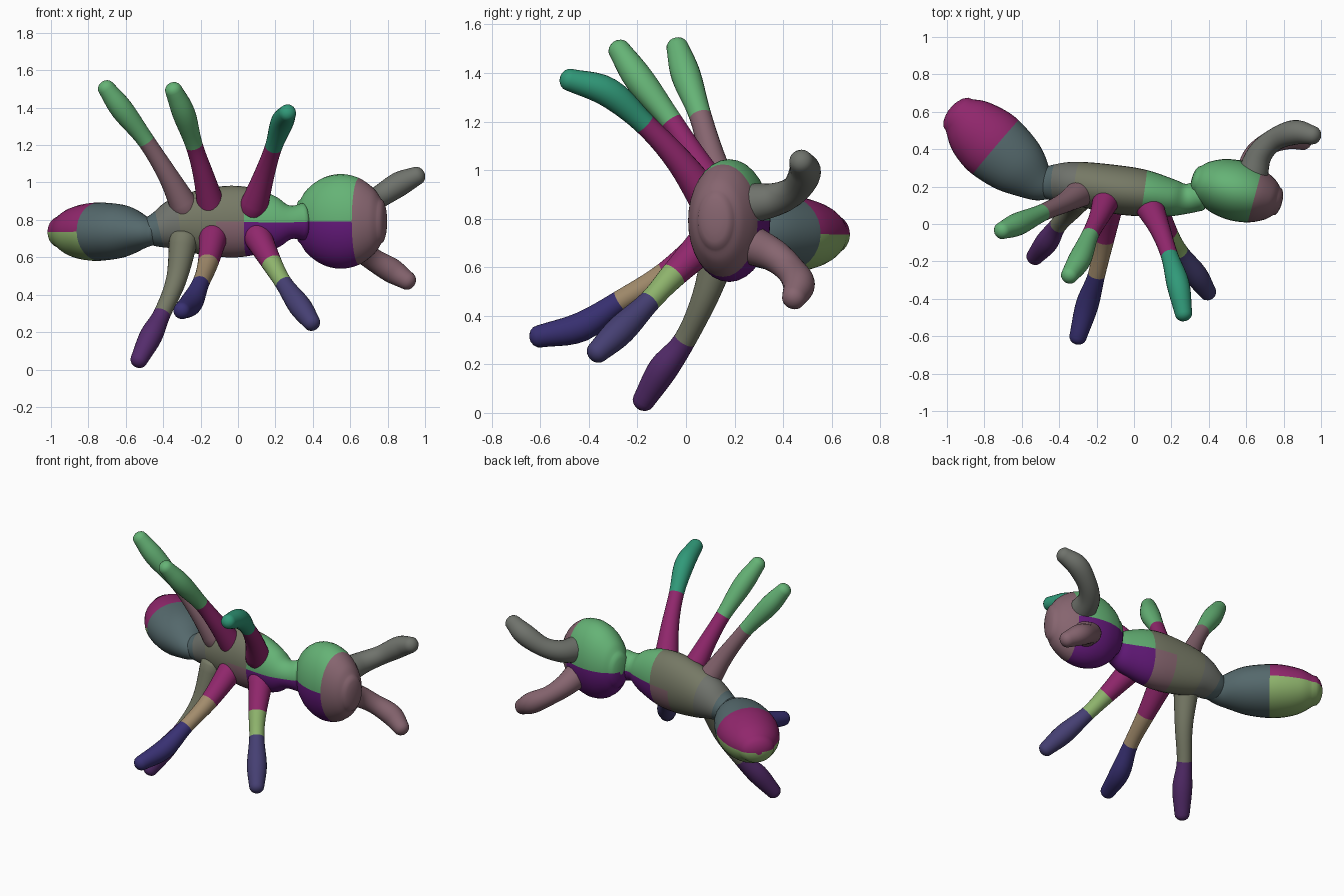
import bpy, bmesh, math
from mathutils import Vector

if "Cube" in bpy.data.objects:
    bpy.data.objects.remove(bpy.data.objects["Cube"])

COLOURS = {
    "green": (0.13, 0.45, 0.18), "teal": (0.03, 0.32, 0.19), "lime": (0.27, 0.45, 0.15),
    "magenta": (0.28, 0.02, 0.15), "purple": (0.13, 0.01, 0.20), "indigo": (0.06, 0.05, 0.17),
    "navy": (0.04, 0.03, 0.17), "violet": (0.09, 0.025, 0.15), "mauve": (0.24, 0.13, 0.16),
    "slate": (0.09, 0.14, 0.15), "olive": (0.18, 0.19, 0.13), "tan": (0.36, 0.26, 0.15),
    "grey": (0.16, 0.17, 0.15),
}
MATS = {}


def material(name):
    if name not in MATS:
        MATS[name] = bpy.data.materials.new(name)
        MATS[name].diffuse_color = (*COLOURS[name], 1)
    return MATS[name]


def spline(a, b, c, d, t):
    return 0.5 * (2 * b + (c - a) * t + (2 * a - 5 * b + 4 * c - d) * t * t
                  + (3 * b - a - 3 * c + d) * t ** 3)


def tube(name, points, colours, caps, sides=24, steps=5):
    """Smooth rounded body along (x, y, z, side radius, up radius) points.
    One colour per segment, or an (upper, lower) pair."""
    pts = [Vector(p) for p in points]
    n = len(pts)
    samples = []
    for i in range(n - 1):
        a = pts[i - 1] if i else 2 * pts[0] - pts[1]
        d = pts[i + 2] if i + 2 < n else 2 * pts[-1] - pts[-2]
        samples += [(spline(a, pts[i], pts[i + 1], d, k / steps), i) for k in range(steps)]
    samples.append((pts[-1], n - 2))

    rings = []
    for j, (s, seg) in enumerate(samples):
        lo, hi = samples[max(j - 1, 0)][0], samples[min(j + 1, len(samples) - 1)][0]
        rings.append((s.xyz if len(s) == 3 else Vector(s[:3]),
                      (Vector(hi[:3]) - Vector(lo[:3])).normalized(), s[3], s[4], seg))

    def cap(ring, depth):
        c, t, rs, ru, seg = ring
        return [(c + t * depth * math.sin(f), t, rs * math.cos(f), ru * math.cos(f), seg)
                for f in (math.radians(q) for q in (22, 44, 64, 80))]
    rings = cap(rings[0], -caps[0])[::-1] + rings + cap(rings[-1], caps[1])

    bm = bmesh.new()
    loops = []
    for c, t, rs, ru, seg in rings:
        side = t.cross(Vector((0, 0, 1))).normalized()
        up = side.cross(t)
        loops.append([bm.verts.new(c + side * rs * math.cos(2 * math.pi * k / sides)
                                   + up * ru * math.sin(2 * math.pi * k / sides))
                      for k in range(sides)])
    names = []
    for j in range(len(loops) - 1):
        col = colours[rings[j][4]]
        for k in range(sides):
            m = (k + 1) % sides
            f = bm.faces.new((loops[j][k], loops[j][m], loops[j + 1][m], loops[j + 1][k]))
            pick = col if isinstance(col, str) else col[0 if k < sides / 2 else 1]
            if pick not in names:
                names.append(pick)
            f.material_index = names.index(pick)
            f.smooth = True
    for loop, ring in ((loops[0], rings[0]), (loops[-1], rings[-1])):
        col = colours[ring[4]]
        f = bm.faces.new(loop)
        f.material_index = names.index(col if isinstance(col, str) else col[0])
        f.smooth = True
    bmesh.ops.recalc_face_normals(bm, faces=bm.faces[:])
    me = bpy.data.meshes.new(name)
    bm.to_mesh(me)
    bm.free()
    for nm in names:
        me.materials.append(material(nm))
    ob = bpy.data.objects.new(name, me)
    bpy.context.collection.objects.link(ob)
    return ob


# Head: tilted flattened ball
head = []
for s in (-0.22, -0.18, -0.10, 0.0, 0.10, 0.18, 0.22):
    f = math.sqrt(1 - (s / 0.25) ** 2)
    head.append((0.55 + s * 0.966, 0.178 - s * 0.26, 0.792, 0.162 * f, 0.253 * f))
gp = ("green", "purple")
tube("head", head, [gp, gp, gp, gp, "mauve", "mauve"], (0.03, 0.03), sides=32)

# Thorax, narrowing to a waist and a neck
tube("thorax", [
    (-0.50, 0.22, 0.735, 0.075, 0.065), (-0.42, 0.22, 0.75, 0.10, 0.10),
    (-0.30, 0.215, 0.78, 0.118, 0.15), (-0.10, 0.185, 0.79, 0.13, 0.188),
    (0.05, 0.165, 0.79, 0.125, 0.185), (0.20, 0.14, 0.785, 0.10, 0.14),
    (0.28, 0.135, 0.787, 0.08, 0.09), (0.35, 0.15, 0.79, 0.08, 0.10)],
    ["slate", "grey", "olive", ("olive", "mauve"), ("green", "purple"), gp, gp],
    (0.03, 0.03), sides=32)

# Abdomen
ml = ("magenta", "lime")
tube("abdomen", [
    (-0.45, 0.20, 0.73, 0.075, 0.065), (-0.52, 0.23, 0.735, 0.11, 0.095),
    (-0.62, 0.31, 0.74, 0.165, 0.14), (-0.74, 0.41, 0.737, 0.19, 0.156),
    (-0.82, 0.48, 0.735, 0.18, 0.148), (-0.885, 0.54, 0.735, 0.151, 0.125),
    (-0.935, 0.583, 0.735, 0.11, 0.09)],
    ["slate", "slate", "slate", ml, ml, ml], (0.03, 0.06), sides=32)

# Legs: hip, thigh, knee, shin, tip
LEG_R = (0.078, 0.055, 0.046, 0.061, 0.046)
LEGS = {
    "upper_rear_leg": ([(-0.28, 0.17, 0.86), (-0.37, 0.115, 1.03), (-0.49, 0.06, 1.22),
                        (-0.62, 0.0, 1.39), (-0.705, -0.035, 1.505)],
                       ["mauve", "mauve", "green", "green"]),
    "upper_middle_leg": ([(-0.14, 0.15, 0.86), (-0.185, 0.04, 1.04), (-0.235, -0.06, 1.20),
                          (-0.29, -0.19, 1.37), (-0.345, -0.275, 1.495)],
                         ["magenta", "magenta", "green", "green"]),
    "upper_front_leg": ([(0.08, 0.10, 0.86), (0.14, -0.03, 1.04), (0.19, -0.17, 1.19),
                         (0.235, -0.32, 1.32), (0.265, -0.48, 1.372)],
                        ["magenta", "magenta", "teal", "teal"]),
    "lower_rear_leg": ([(-0.29, 0.15, 0.70), (-0.33, 0.08, 0.48), (-0.405, -0.005, 0.30),
                        (-0.465, -0.095, 0.18), (-0.53, -0.175, 0.05)],
                       ["olive", "olive", "violet", "violet"]),
    "lower_middle_leg": ([(-0.13, 0.12, 0.72), (-0.16, -0.08, 0.57), (-0.20, -0.27, 0.46),
                          (-0.25, -0.43, 0.355), (-0.30, -0.605, 0.315)],
                         ["magenta", "tan", "navy", "navy"]),
    "lower_front_leg": ([(0.10, 0.10, 0.72), (0.18, -0.05, 0.57), (0.245, -0.15, 0.46),
                         (0.33, -0.27, 0.34), (0.395, -0.365, 0.25)],
                        ["magenta", "lime", "indigo", "indigo"]),
}
for name, (path, cols) in LEGS.items():
    tube(name, [(*p, r, r) for p, r in zip(path, LEG_R)], cols, (0.04, 0.04))

# Curved antennae
FEELER_R = (0.085, 0.068, 0.06, 0.066, 0.05)
FEELERS = {
    "upper_antenna": ([(0.63, 0.25, 0.86), (0.67, 0.37, 0.88), (0.75, 0.45, 0.92),
                       (0.86, 0.49, 0.99), (0.955, 0.475, 1.035)], "grey"),
    "lower_antenna": ([(0.62, 0.25, 0.70), (0.65, 0.36, 0.65), (0.72, 0.43, 0.59),
                       (0.82, 0.465, 0.53), (0.905, 0.445, 0.475)], "mauve"),
}
for name, (path, col) in FEELERS.items():
    tube(name, [(*p, r, r) for p, r in zip(path, FEELER_R)], [col] * 4, (0.04, 0.045))

for m in bpy.data.materials:
    if m.users and not m.is_grease_pencil:
        m.use_nodes = True
        m.node_tree.nodes["Principled BSDF"].inputs["Base Color"].default_value = m.diffuse_color
